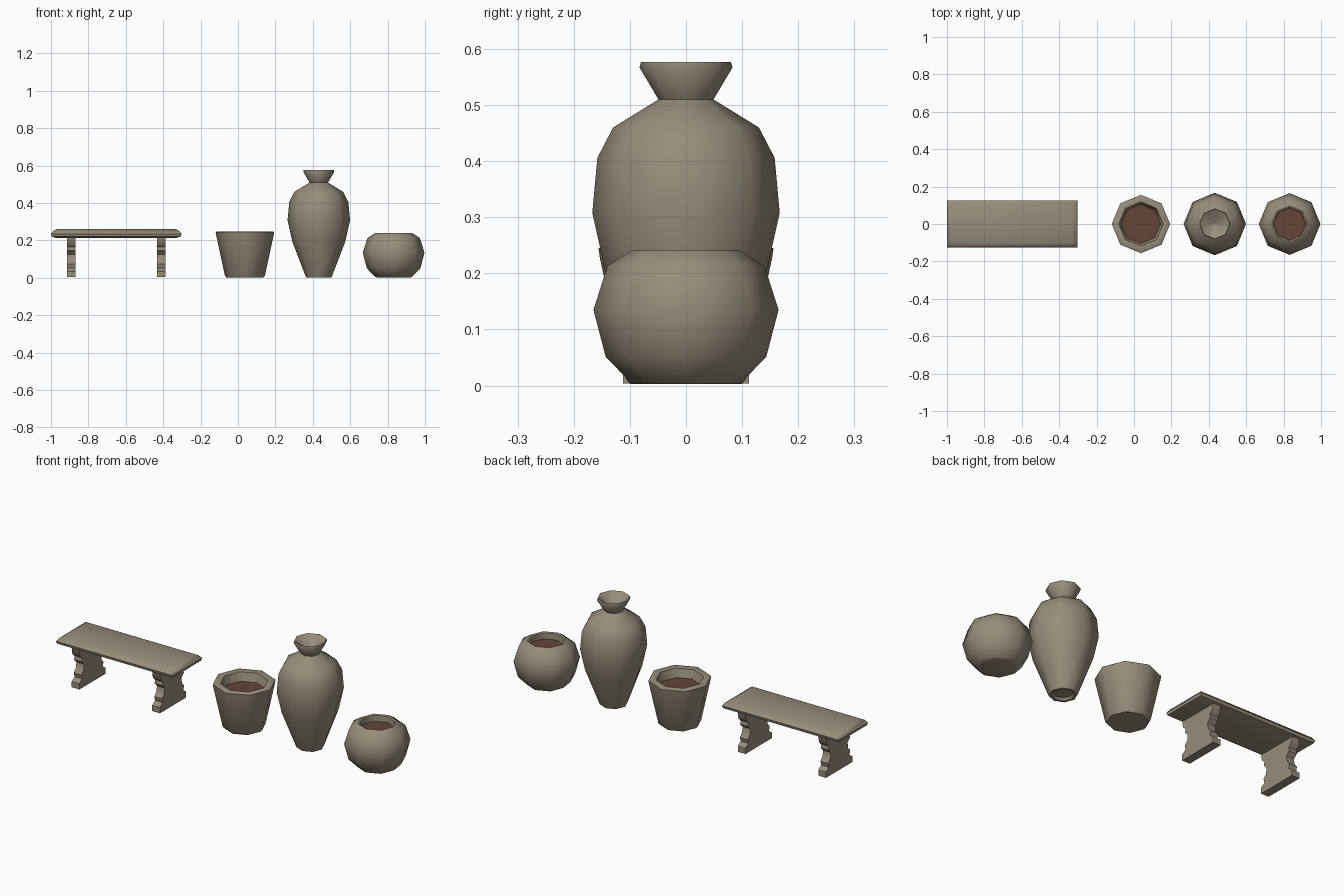
import bpy, bmesh, math

if "Cube" in bpy.data.objects:
    bpy.data.objects.remove(bpy.data.objects["Cube"])


def material(name, rgb):
    m = bpy.data.materials.new(name)
    m.diffuse_color = (*rgb, 1)
    m.use_nodes = True
    m.node_tree.nodes["Principled BSDF"].inputs["Base Color"].default_value = m.diffuse_color
    return m


STONE = material("weathered stone", (0.31, 0.265, 0.195))
SOIL = material("brown soil", (0.13, 0.058, 0.038))


def finish(bm, name, mat, angle=50):
    bmesh.ops.recalc_face_normals(bm, faces=bm.faces)
    mesh = bpy.data.meshes.new(name)
    bm.to_mesh(mesh)
    bm.free()
    mesh.materials.append(mat)
    ob = bpy.data.objects.new(name, mesh)
    bpy.context.collection.objects.link(ob)
    bpy.ops.object.select_all(action='DESELECT')
    ob.select_set(True)
    bpy.context.view_layer.objects.active = ob
    bpy.ops.object.shade_smooth_by_angle(angle=math.radians(angle))
    return ob


def skin(bm, rings):
    """Bridge consecutive closed rings and cap both ends."""
    rows = [[bm.verts.new(p) for p in ring] for ring in rings]
    n = len(rows[0])
    for a, b in zip(rows, rows[1:]):
        for i in range(n):
            j = (i + 1) % n
            bm.faces.new((a[i], a[j], b[j], b[i]))
    bm.faces.new(rows[0][::-1])
    bm.faces.new(rows[-1])


def octagon(x, r, z):
    return [(x + r * math.cos(i * math.pi / 4), r * math.sin(i * math.pi / 4), z)
            for i in range(8)]


def lathe(name, x, profile, mat):
    bm = bmesh.new()
    skin(bm, [octagon(x, r, z) for r, z in profile])
    return finish(bm, name, mat)


def soil_disc(name, x, r, z):
    bm = bmesh.new()
    skin(bm, [octagon(x, r, z - 0.006), octagon(x, r, z)])
    return finish(bm, name, SOIL)


# tapered planter: outer wall, rim, inner wall down to the soil
lathe("tapered_planter", 0.037,
      [(0.100, 0.003), (0.107, 0.012), (0.153, 0.225), (0.156, 0.244), (0.150, 0.248),
       (0.118, 0.245), (0.104, 0.195)], STONE)
soil_disc("tapered_planter_soil", 0.037, 0.105, 0.200)

# tall urn with a flared neck, funnel mouth and recessed foot
lathe("tall_urn", 0.432,
      [(0.045, 0.015), (0.055, 0.003), (0.068, 0.003), (0.072, 0.012), (0.142, 0.195),
       (0.167, 0.308),
       (0.158, 0.406), (0.130, 0.460), (0.049, 0.510), (0.083, 0.567),
       (0.080, 0.577), (0.070, 0.573), (0.004, 0.505)], STONE)

# round planter
lathe("round_planter", 0.832,
      [(0.092, 0.003), (0.099, 0.006), (0.143, 0.051), (0.165, 0.135), (0.140, 0.213),
       (0.097, 0.241), (0.088, 0.237), (0.086, 0.200)], STONE)
soil_disc("round_planter_soil", 0.832, 0.087, 0.205)

# bench seat: slab with moulded edge, widest just below the top
BX = -0.651
bm = bmesh.new()
skin(bm, [[(BX + sx * (0.349 - d), sy * (0.125 - d), z)
           for sx, sy in ((-1, -1), (1, -1), (1, 1), (-1, 1))]
          for d, z in ((0.030, 0.212), (0.004, 0.221), (0.0, 0.235), (0.012, 0.251), (0.028, 0.260))])
finish(bm, "bench_seat", STONE)

# bench legs: scrolled profile across the depth, given as (half depth, height)
LEG = [(0.112, 0.004), (0.112, 0.035), (0.088, 0.052), (0.094, 0.075), (0.076, 0.095),
       (0.072, 0.125), (0.092, 0.145), (0.088, 0.165), (0.106, 0.180), (0.112, 0.215)]
for side, cx in (("left", -0.892), ("right", -0.411)):
    bm = bmesh.new()
    skin(bm, [[(cx - 0.023, -h, z), (cx + 0.023, -h, z), (cx + 0.023, h, z), (cx - 0.023, h, z)]
              for h, z in LEG])
    finish(bm, "bench_leg_" + side, STONE)
